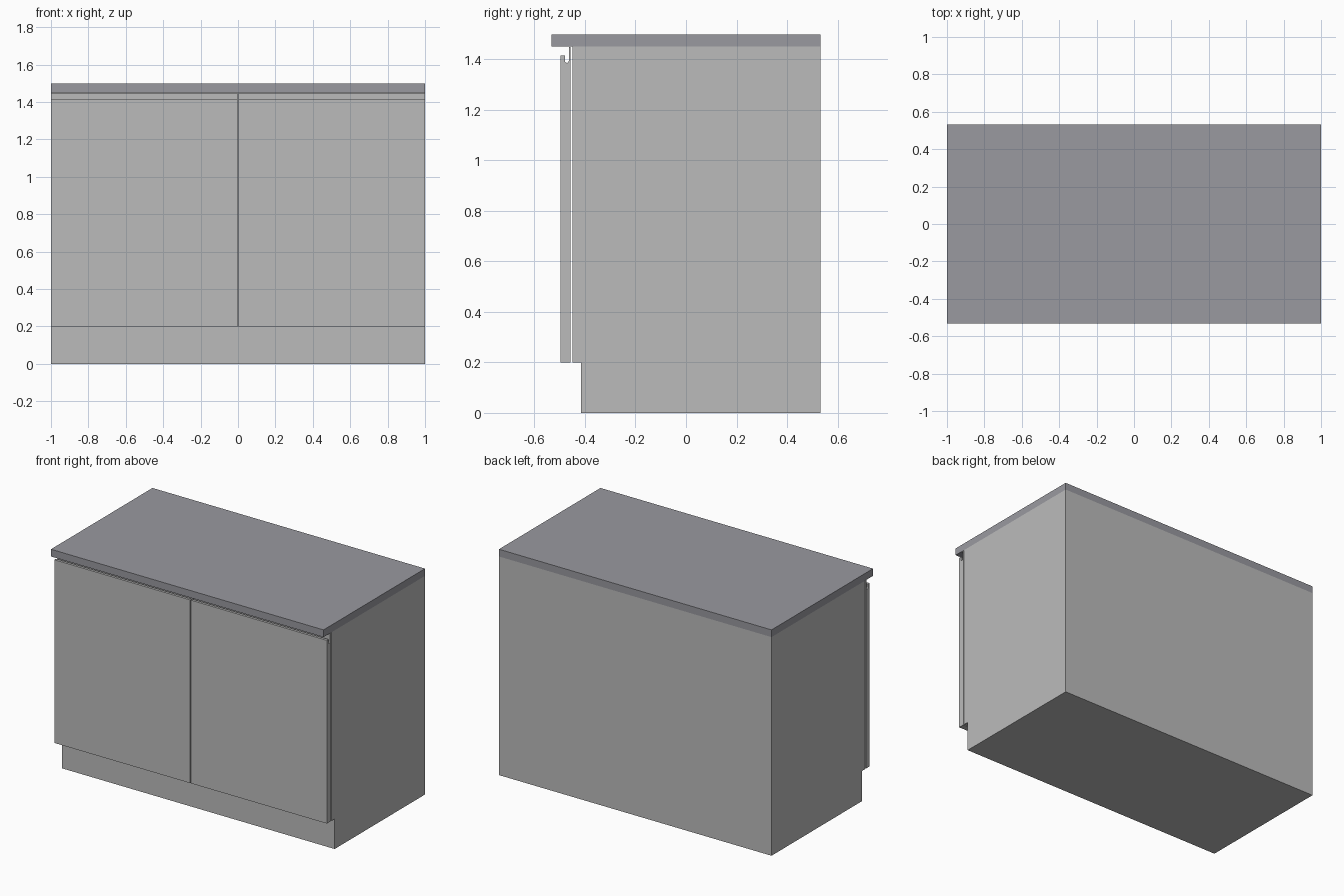
import bpy, bmesh, math

if "Cube" in bpy.data.objects:
    bpy.data.objects.remove(bpy.data.objects["Cube"])


def make_material(name, color):
    mat = bpy.data.materials.new(name)
    mat.diffuse_color = (*color, 1.0)
    mat.use_nodes = True
    mat.node_tree.nodes["Principled BSDF"].inputs["Base Color"].default_value = mat.diffuse_color
    return mat


def extrude_profile(name, profile, x0, x1, mat):
    """Extrude a closed (y, z) outline along x."""
    mesh = bpy.data.meshes.new(name)
    bm = bmesh.new()
    face = bm.faces.new([bm.verts.new((x0, y, z)) for y, z in profile])
    result = bmesh.ops.extrude_face_region(bm, geom=[face])
    moved = [v for v in result["geom"] if isinstance(v, bmesh.types.BMVert)]
    bmesh.ops.translate(bm, verts=moved, vec=(x1 - x0, 0, 0))
    bmesh.ops.recalc_face_normals(bm, faces=bm.faces)
    bm.to_mesh(mesh)
    bm.free()
    mesh.materials.append(mat)
    obj = bpy.data.objects.new(name, mesh)
    bpy.context.collection.objects.link(obj)
    return obj


cabinet_grey = make_material("cabinet light grey", (0.5, 0.5, 0.5))
worktop_grey = make_material("worktop blue grey", (0.32, 0.32, 0.35))

# Carcass with recessed plinth
BACK = 0.532
extrude_profile("carcass", [(-0.415, 0), (BACK, 0), (BACK, 1.45),
                            (-0.45, 1.45), (-0.45, 0.2), (-0.415, 0.2)],
                -1, 1, cabinet_grey)

# Worktop with front overhang
extrude_profile("worktop", [(-0.532, 1.45), (BACK, 1.45), (BACK, 1.498), (-0.532, 1.498)],
                -1, 1, worktop_grey)

# Doors with a rounded finger groove along the top edge
groove_y, groove_z, groove_r = -0.472, 1.394, 0.008
groove = [(groove_y - groove_r * math.cos(a), groove_z - groove_r * math.sin(a))
          for a in (math.pi * i / 6 for i in range(7))]
door_profile = [(-0.457, 0.2), (-0.497, 0.2), (-0.497, 1.415), (-0.480, 1.415),
                *groove, (-0.464, 1.449), (-0.457, 1.449)]
for side, x0, x1 in (("left", -1, -0.003), ("right", 0.003, 1)):
    extrude_profile(side + "_door", door_profile, x0, x1, cabinet_grey)
